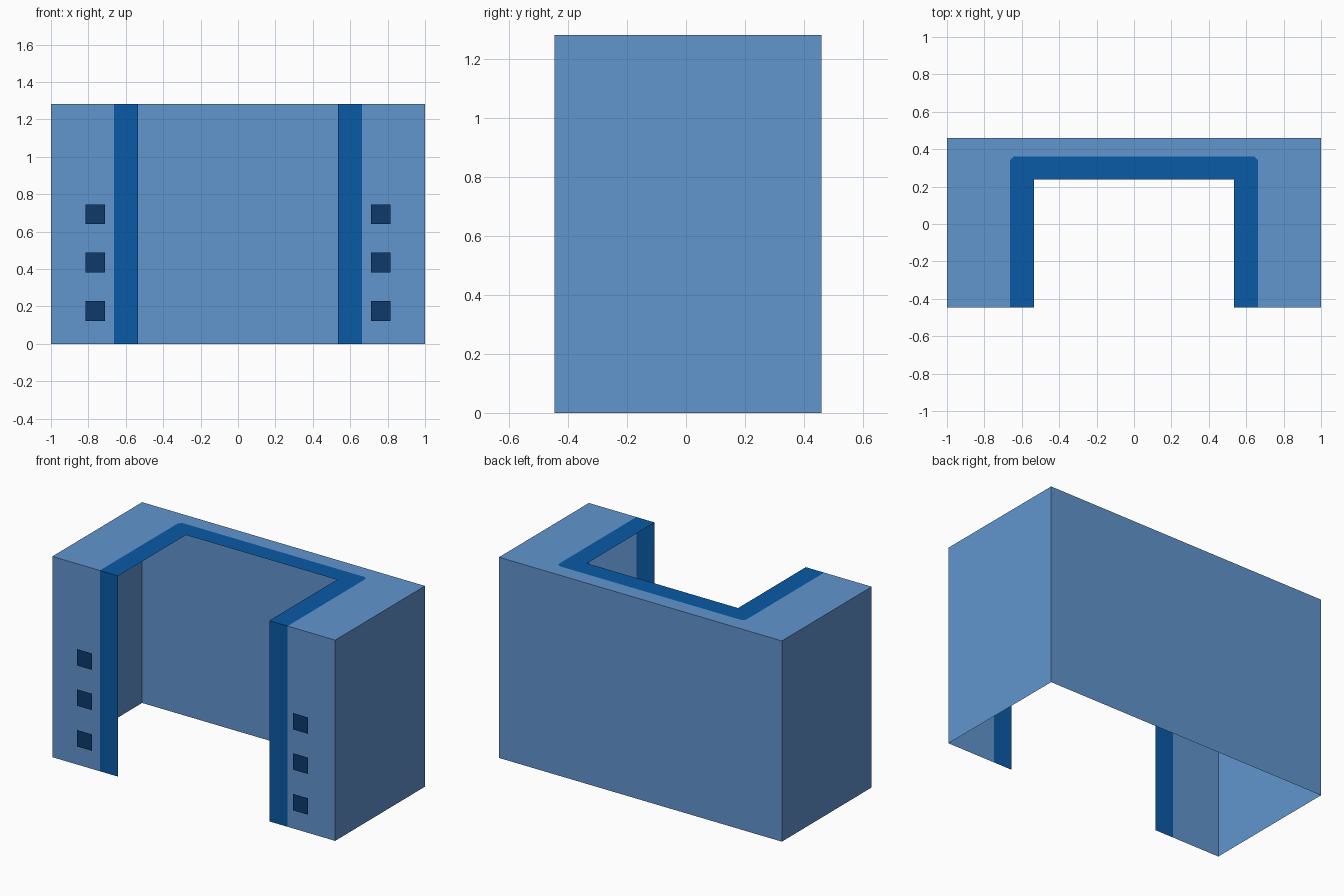
import bpy

if "Cube" in bpy.data.objects:
    bpy.data.objects.remove(bpy.data.objects["Cube"])

W, F, B, H = 1.0, -0.447, 0.46, 1.283   # half width, front y, back y, height
IN, OUT = 0.534, 0.664                  # inner and outer edge of the dark trim


def srgb(r, g, b):
    conv = lambda c: c / 12.92 if c <= 0.04045 else ((c + 0.055) / 1.055) ** 2.4
    return [conv(v / 255) for v in (r, g, b)] + [1.0]


def material(name, rgb):
    m = bpy.data.materials.new(name)
    m.diffuse_color = srgb(*rgb)
    m.use_nodes = True
    m.node_tree.nodes["Principled BSDF"].inputs["Base Color"].default_value = m.diffuse_color
    return m


light = material("light blue", (97, 149, 206))
dark = material("deep blue", (10, 90, 166))
navy = material("navy", (14, 58, 108))


def sheet(name, polygons, mat):
    """Open sheet from the right-hand polygons, mirrored to the left."""
    verts, faces = [], []
    for poly in polygons:
        faces.append(range(len(verts), len(verts) + len(poly)))
        verts += poly
    mesh = bpy.data.meshes.new(name)
    mesh.from_pydata(verts, [], [list(f) for f in faces])
    mesh.materials.append(mat)
    ob = bpy.data.objects.new(name, mesh)
    bpy.context.collection.objects.link(ob)
    ob.modifiers.new("mirror", 'MIRROR')
    return ob


def front(x0, x1, z0, z1, y=F):
    return [(x0, y, z0), (x1, y, z0), (x1, y, z1), (x0, y, z1)]


def top(points):
    return [(x, y, H) for x, y in points]


# Outer walls: open shell with no floor
sheet("side_wall", [[(W, F, 0), (W, B, 0), (W, B, H), (W, F, H)]], light)
sheet("back_wall", [[(W, B, 0), (0, B, 0), (0, B, H), (W, B, H)]], light)
sheet("front_panel", [front(OUT, W, 0, H)], light)
sheet("front_trim", [front(IN, OUT, 0, H)], dark)

# Top: U-shaped light border and dark trim with clipped corners
edge = [(OUT, F), (OUT, 0.34), (OUT - 0.02, 0.36), (0, 0.36)]
sheet("top_border", [top([(W, F), (W, B), (0, B)] + edge[::-1])], light)
sheet("top_trim", [top(edge + [(0, 0.237), (IN, 0.237), (IN, F)])], dark)

# Square studs floating just in front of the panels
sheet("front_squares",
      [front(0.711, 0.816, z, z + 0.105, -B) for z in (0.123, 0.383, 0.64)], navy)
